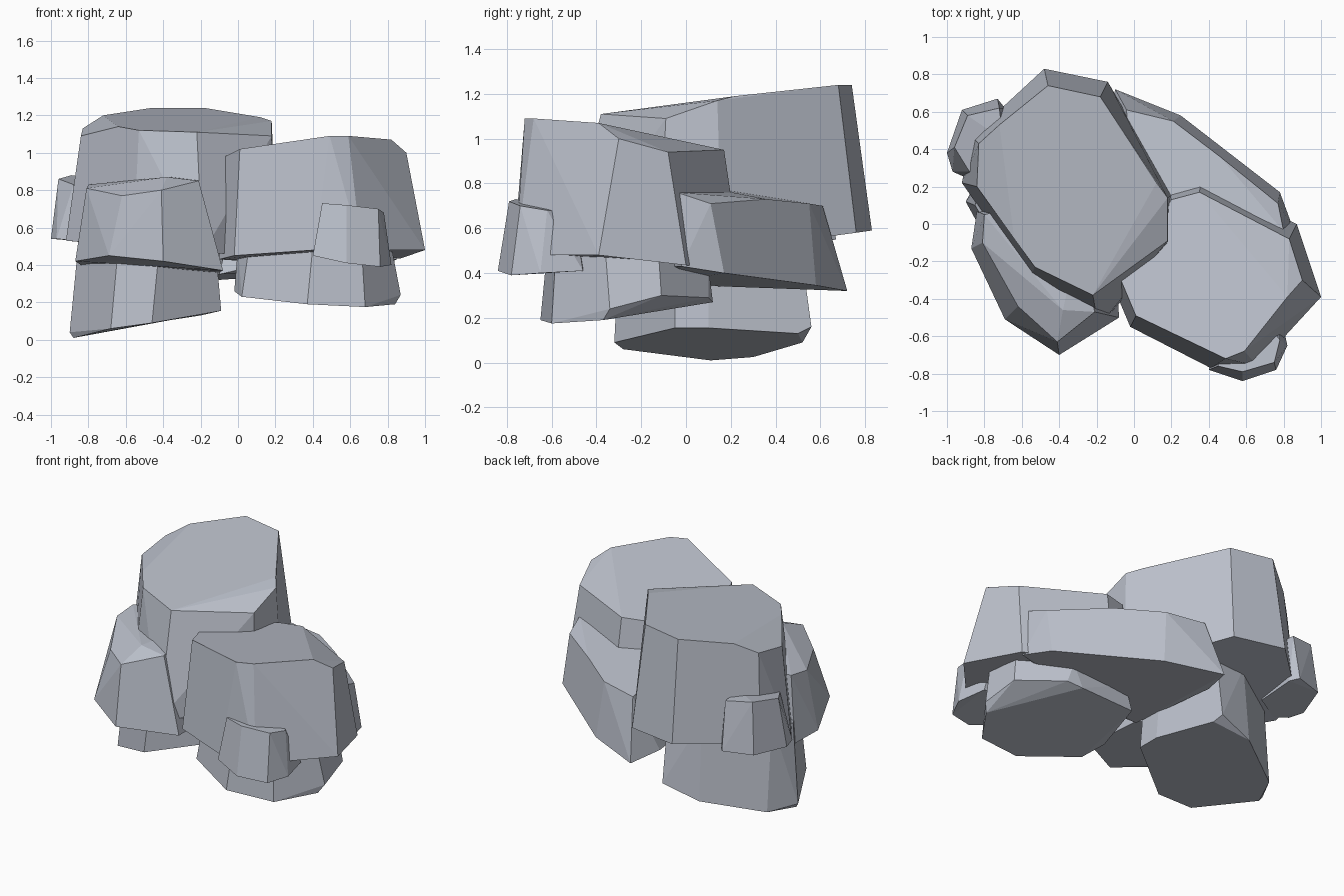
import bpy, bmesh, math

stone = bpy.data.materials.new("blue_grey_stone")
stone.diffuse_color = (0.50, 0.53, 0.60, 1)


def rock(name, top, base):
    """Faceted boulder: convex block between a top outline and a base outline."""
    bm = bmesh.new()
    for p in top + base:
        bm.verts.new(p)
    res = bmesh.ops.convex_hull(bm, input=bm.verts[:])
    loose = {g for g in res["geom_interior"] + res["geom_unused"]
             if isinstance(g, bmesh.types.BMVert)}
    bmesh.ops.delete(bm, geom=list(loose), context='VERTS')
    # merge nearly flat triangles into broad chiselled faces
    bmesh.ops.dissolve_limit(bm, angle_limit=math.radians(6),
                             verts=bm.verts[:], edges=bm.edges[:])
    bmesh.ops.recalc_face_normals(bm, faces=bm.faces[:])
    me = bpy.data.meshes.new(name)
    bm.to_mesh(me)
    bm.free()
    me.materials.append(stone)
    ob = bpy.data.objects.new(name, me)
    bpy.context.collection.objects.link(ob)


# tall boulder, back left
rock("tall_boulder",
     [(-.46, .74, 1.24), (-.18, .68, 1.24), (.12, .22, 1.19), (.18, .14, 1.17),
      (.18, -.09, 1.09), (-.22, -.38, 1.11), (-.53, -.23, 1.12),
      (-.64, -.08, 1.14), (-.84, .2, 1.09), (-.83, .43, 1.13), (-.72, .53, 1.2)],
     [(-.48, .83, .59), (-.14, .76, .58), (.21, .16, .5), (.19, -.12, .46),
      (-.06, -.4, .46), (-.19, -.55, .46), (-.56, -.3, .5), (-.92, .22, .53),
      (-.87, .47, .56)])

# broad boulder, front right
rock("broad_boulder",
     [(.49, -.72, 1.09), (.59, -.68, 1.09), (.82, -.39, 1.07), (.9, -.3, 1.0),
      (.83, -.08, .94), (.35, .17, .95), (.2, .13, .95), (-.07, -.3, .98),
      (.01, -.49, 1.02)],
     [(.41, -.77, .48), (.66, -.76, .48), (1.0, -.39, .48), (.87, 0, .435),
      (.36, .25, .41), (.17, .2, .41), (-.1, -.36, .43), (-.02, -.55, .45)])

# middle boulder, front left
rock("front_left_boulder",
     [(-.8, .05, .83), (-.81, -.1, .81), (-.62, -.44, .77), (-.41, -.63, .8),
      (-.21, -.47, .85), (-.38, -.46, .87), (-.3, -.1, .87), (-.6, .1, .85)],
     [(-.84, .07, .4), (-.87, -.13, .42), (-.69, -.51, .45), (-.4, -.7, .42),
      (-.08, -.5, .37), (-.1, -.1, .36), (-.5, .15, .38)])

# low boulder, back right
rock("back_right_boulder",
     [(.8, -.04, .76), (.77, .11, .71), (.46, .36, .73), (.21, .55, .71),
      (-.04, .61, .7), (0, .1, .78), (.2, 0, .8)],
     [(.85, -.02, .43), (.78, .17, .4), (.25, .58, .345), (-.1, .72, .32),
      (-.16, .5, .34), (-.1, -.1, .35), (.2, -.2, .42)])

# supporting stones underneath
rock("left_base_stone",
     [(-.85, .1, .55), (-.64, -.26, .5), (-.42, -.3, .5), (-.12, -.05, .5),
      (-.12, .1, .5), (-.22, .5, .6), (-.45, .48, .6), (-.8, .25, .6)],
     [(-.88, .11, .01), (-.9, .12, .04), (-.68, -.28, .06), (-.46, -.32, .09),
      (-.09, -.05, .155), (-.09, .1, .155), (-.2, .5, .13), (-.22, .56, .16),
      (-.46, .52, .09), (-.8, .3, .025)])

rock("right_base_stone",
     [(0, -.3, .5), (.06, -.44, .5), (.4, -.62, .5), (.66, -.58, .5),
      (.82, -.36, .5), (.82, -.12, .45), (.55, .1, .43), (.15, .1, .43)],
     [(-.02, -.3, .26), (.02, -.46, .23), (.37, -.65, .19), (.68, -.6, .175),
      (.84, -.37, .19), (.87, -.34, .24), (.84, -.11, .3), (.6, .1, .29),
      (.5, .12, .27), (.1, .1, .27)])

# small chips against the sides
rock("front_chip",
     [(.45, -.76, .73), (.58, -.79, .72), (.75, -.74, .7), (.78, -.62, .68),
      (.68, -.5, .67), (.5, -.5, .7)],
     [(.4, -.78, .45), (.58, -.84, .41), (.76, -.78, .39), (.82, -.65, .4),
      (.78, -.46, .41), (.5, -.44, .45)])

rock("left_chip",
     [(-.96, .41, .86), (-.89, .58, .88), (-.72, .62, .86), (-.7, .45, .86),
      (-.88, .28, .83)],
     [(-1.0, .38, .54), (-.97, .28, .54), (-.92, .61, .55), (-.73, .67, .55),
      (-.69, .62, .54), (-.7, .35, .53), (-.88, .24, .53)])
